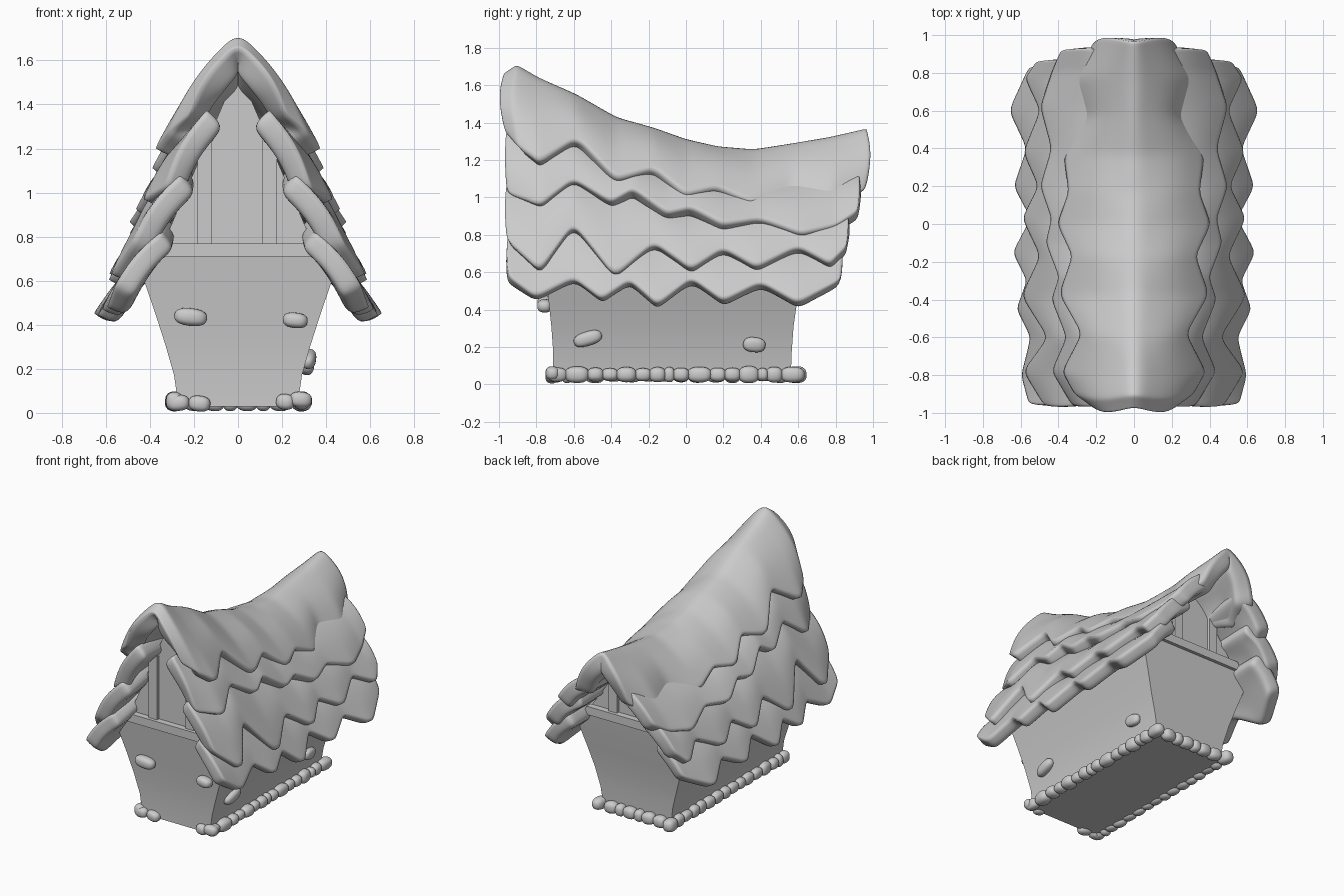
import bpy, bmesh, math, random
from mathutils import Vector

if "Cube" in bpy.data.objects:
    bpy.data.objects.remove(bpy.data.objects["Cube"])

random.seed(4)


def make_object(name, bm, smooth=None):
    me = bpy.data.meshes.new(name)
    bm.to_mesh(me)
    bm.free()
    ob = bpy.data.objects.new(name, me)
    bpy.context.collection.objects.link(ob)
    if smooth:
        bpy.ops.object.select_all(action='DESELECT')
        bpy.context.view_layer.objects.active = ob
        ob.select_set(True)
        bpy.ops.object.shade_smooth_by_angle(angle=math.radians(smooth))
    return ob


def interp(pts, y):
    """Linear interpolation through tuples keyed by their first value."""
    if y <= pts[0][0]:
        return pts[0][1:]
    for a, b in zip(pts, pts[1:]):
        if y <= b[0]:
            f = (y - a[0]) / (b[0] - a[0])
            return tuple(p + (q - p) * f for p, q in zip(a[1:], b[1:]))
    return pts[-1][1:]


def roof_row(name, upper, lower, bulge, bow, thick, ns=5):
    """One puffy row of shingles: upper and zigzag lower edge as (y, x, z)."""
    ys = []
    for a, b in zip(lower, lower[1:]):
        ys += [a[0] + (b[0] - a[0]) * f for f in (0, .3, .7)]
    ys.append(lower[-1][0])
    bm = bmesh.new()
    grid = []
    for y in ys:
        xu, zu = interp(upper, y)
        xl, zl = interp(lower, y)
        n = Vector((zu - zl, xl - xu)).normalized()
        col = []
        for i in range(ns + 1):
            s = i / ns
            k = math.sin(math.pi * s)
            col.append(bm.verts.new((xu + (xl - xu) * s + n.x * bulge * k,
                                     y * (1 + bow * k),
                                     zu + (zl - zu) * s + n.y * bulge * k)))
        grid.append(col)
    for c, d in zip(grid, grid[1:]):
        for i in range(ns):
            bm.faces.new((c[i], c[i + 1], d[i + 1], d[i]))
    ob = make_object(name, bm, 60)
    mir = ob.modifiers.new("mirror", 'MIRROR')
    mir.merge_threshold = 0.002
    sol = ob.modifiers.new("thickness", 'SOLIDIFY')
    sol.thickness = thick
    sol.edge_crease_outer = .6
    sub = ob.modifiers.new("rounding", 'SUBSURF')
    sub.levels = sub.render_levels = 2
    return ob


# Roof: sagging ridge cap and three shingle rows under it
ridge = [(-.98, 0, 1.67), (-.9, 0, 1.735), (-.78, 0, 1.665), (-.58, 0, 1.56), (-.37, 0, 1.445),
         (-.17, 0, 1.38), (0, 0, 1.325), (.17, 0, 1.28), (.36, 0, 1.27), (.56, 0, 1.30),
         (.76, 0, 1.34), (.975, 0, 1.39)]
roof_row("roof_ridge_cap", ridge,
         [(-.97, .22, 1.35), (-.9, .32, 1.27), (-.78, .385, 1.19), (-.58, .28, 1.32),
          (-.37, .40, 1.10), (-.17, .33, 1.16), (0, .41, 1.02), (.17, .35, 1.06),
          (.36, .375, .97), (.56, .26, 1.03), (.76, .325, .98), (.96, .22, 1.03)],
         .04, .03, .13)
roof_row("roof_row_upper",
         [(-.96, .14, 1.38), (-.6, .15, 1.34), (-.35, .16, 1.23), (0, .17, 1.15),
          (.3, .17, 1.09), (.94, .13, 1.16)],
         [(-.96, .33, 1.02), (-.78, .44, .96), (-.6, .36, 1.1), (-.4, .44, .98),
          (-.28, .40, 1.05), (-.1, .47, .92), (.03, .44, .95), (.2, .50, .86),
          (.4, .44, .89), (.62, .50, .81), (.8, .44, .85), (.92, .39, .93)],
         .03, .01, .11)
roof_row("roof_row_middle",
         [(-.96, .26, 1.08), (-.6, .25, 1.14), (-.28, .27, 1.06), (0, .29, .97), (.90, .27, .97)],
         [(-.96, .48, .77), (-.78, .59, .61), (-.6, .46, .86), (-.38, .60, .58),
          (-.17, .50, .76), (.03, .595, .62), (.2, .51, .73), (.38, .59, .63),
          (.6, .50, .74), (.77, .58, .65), (.86, .52, .74)],
         .03, .01, .11)
roof_row("roof_row_eaves",
         [(-.95, .35, .82), (-.6, .34, .90), (-.3, .37, .82), (0, .38, .77), (.85, .37, .77)],
         [(-.95, .56, .58), (-.8, .60, .47), (-.6, .55, .57), (-.45, .625, .46),
          (-.3, .57, .56), (-.15, .645, .43), (.03, .55, .57), (.2, .64, .45),
          (.4, .57, .55), (.6, .665, .44), (.83, .56, .56)],
         .02, .01, .10)

# Walls flaring outward towards the top, closed below the roof
bm = bmesh.new()
rings = [(.03, .27, -.71, .56), (.17, .29, -.71, .565), (.31, .33, -.72, .575),
         (.45, .375, -.735, .595), (.61, .43, -.755, .62), (.74, .345, -.77, .635)]
loops = [[bm.verts.new(p) for p in ((-x, y0, z), (x, y0, z), (x, y1, z), (-x, y1, z))]
         for z, x, y0, y1 in rings]
for a, b in zip(loops, loops[1:]):
    for i in range(4):
        j = (i + 1) % 4
        bm.faces.new((a[i], a[j], b[j], b[i]))
bm.faces.new(loops[0][::-1])
bm.faces.new(loops[-1])
make_object("walls", bm, 35)


def prism(name, outline, y0, y1):
    """Extrude an (x, z) outline along y."""
    bm = bmesh.new()
    f = bm.faces.new([bm.verts.new((x, y0, z)) for x, z in outline])
    new = bmesh.ops.extrude_face_region(bm, geom=[f])['geom']
    bmesh.ops.translate(bm, verts=[v for v in new if isinstance(v, bmesh.types.BMVert)],
                        vec=(0, y1 - y0, 0))
    bmesh.ops.recalc_face_normals(bm, faces=bm.faces)
    return make_object(name, bm)


# Gables with a cross beam and upright posts at both ends
for end, y, d, apex in (("front", -.74, -1, 1.56), ("back", .61, 1, 1.24)):
    prism(end + "_gable", [(-.36, .72), (.36, .72), (0, apex)], y, y - d * .03)
    prism(end + "_beam", [(-.37, .71), (.37, .71), (.34, .77), (-.34, .77)],
          y, y + d * .045)
    for x in (-.15, .145):
        top = .76 + (apex - .76) * (1 - abs(x) / .36)
        prism(end + "_post", [(x - .033, .75), (x + .033, .75), (x + .033, top), (x - .033, top)],
              y, y + d * .022)


def stone(name, loc, size, tilt=0):
    """A rounded pebble with half sizes (x, y, z)."""
    bm = bmesh.new()
    bmesh.ops.create_icosphere(bm, subdivisions=3, radius=1)
    for v in bm.verts:
        # push the ball towards a soft block
        v.co = Vector([math.copysign(abs(c) ** .8, c) * s for c, s in zip(v.co, size)])
    ob = make_object(name, bm, 80)
    ob.location = loc
    ob.rotation_euler = (tilt, random.uniform(-.15, .15), random.uniform(-.15, .15))


# Foundation stones along the sides and the back
for side in (-1, 1):
    y = -.745
    while y < .58:
        h = random.choice((.03, .045, .055, .065))
        stone("foundation_stone", (side * .288, y + h, .052),
              (random.uniform(.034, .048), h, random.uniform(.034, .046)))
        y += 2 * h - .012
x = -.25
while x < .22:
    h = random.choice((.035, .05, .065))
    stone("foundation_stone", (x + h, .58, .05), (h, .04, .042))
    x += 2 * h - .01
# Front stones only near the corners
for x, h, z in ((-.27, .05, .045), (-.175, .05, .042), (.215, .042, .05), (.285, .05, .06)):
    stone("front_corner_stone", (x, -.715, z), (h, .036, .036))

# Loose stones set into the front and right walls
stone("wall_stone", (-.215, -.755, .435), (.075, .04, .04))
stone("wall_stone", (.26, -.755, .42), (.057, .04, .035))
stone("wall_stone", (.32, -.525, .245), (.035, .078, .038), .3)
stone("wall_stone", (.315, .365, .212), (.03, .06, .04), -.1)
